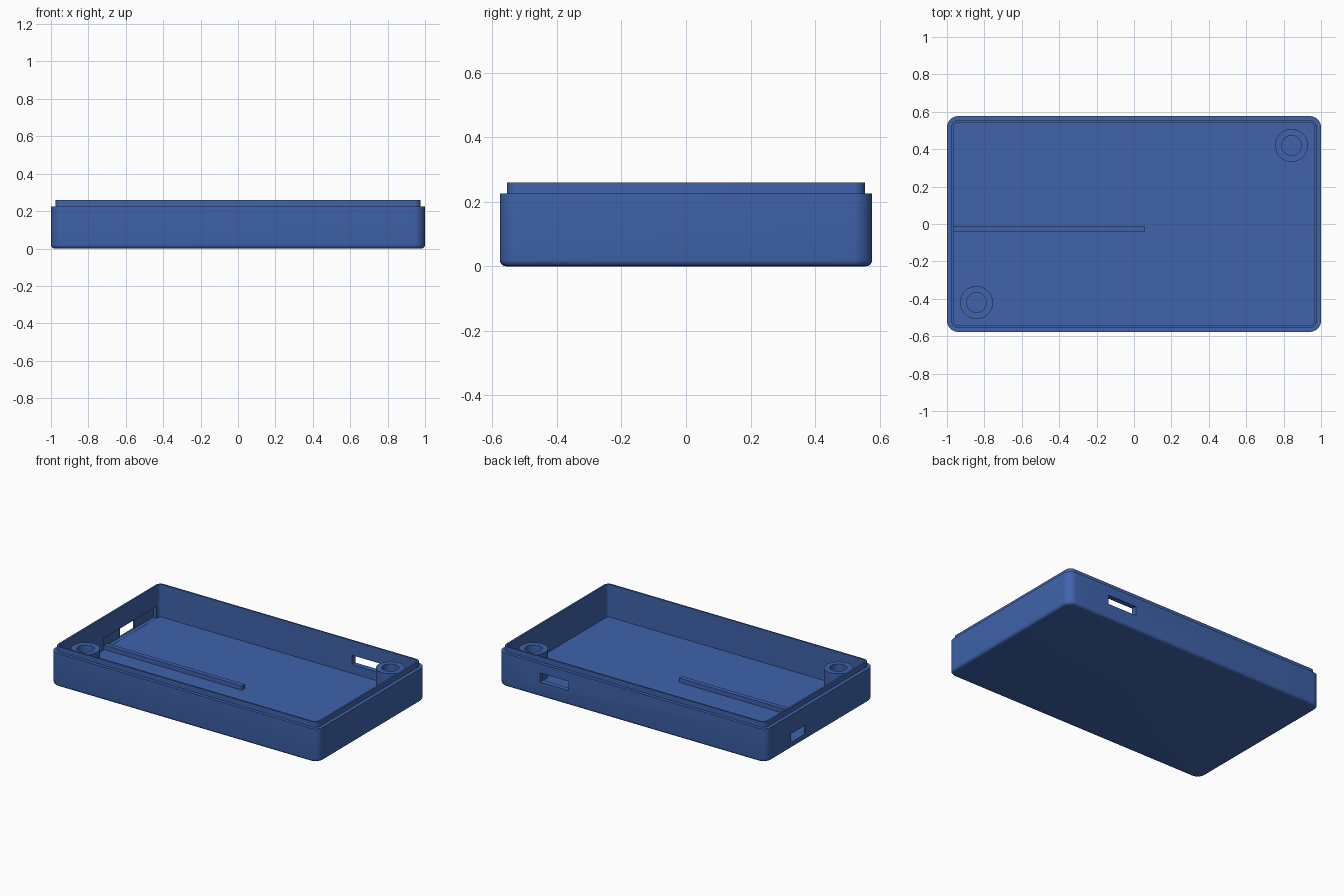
import bpy, bmesh, math

if "Cube" in bpy.data.objects:
    bpy.data.objects.remove(bpy.data.objects["Cube"])

blue = bpy.data.materials.new("enclosure blue")
blue.diffuse_color = (0.05, 0.125, 0.41, 1)
blue.use_nodes = True
blue.node_tree.nodes["Principled BSDF"].inputs["Base Color"].default_value = blue.diffuse_color

FLOOR, RIM, LIP = 0.04, 0.225, 0.26


def rounded_rect(hx, hy, r, z, n=8):
    """Counter-clockwise outline of a rounded rectangle."""
    pts = []
    for k, (sx, sy) in enumerate([(1, 1), (-1, 1), (-1, -1), (1, -1)]):
        for i in range(n + 1):
            a = math.pi / 2 * (k + i / n)
            pts.append((sx * (hx - r) + r * math.cos(a),
                        sy * (hy - r) + r * math.sin(a), z))
    return pts


def finish(bm, name):
    bmesh.ops.recalc_face_normals(bm, faces=bm.faces)
    me = bpy.data.meshes.new(name)
    bm.to_mesh(me)
    bm.free()
    ob = bpy.data.objects.new(name, me)
    bpy.context.collection.objects.link(ob)
    me.materials.append(blue)
    return ob


def smooth(ob):
    bpy.ops.object.select_all(action='DESELECT')
    ob.select_set(True)
    bpy.context.view_layer.objects.active = ob
    bpy.ops.object.shade_smooth_by_angle(angle=math.radians(30))


def skin(name, outlines, closed=False):
    """Bridge equal outlines; cap the ends, or join last to first."""
    bm = bmesh.new()
    loops = [[bm.verts.new(p) for p in o] for o in outlines]
    pairs = list(zip(loops, loops[1:]))
    if closed:
        pairs.append((loops[-1], loops[0]))
    else:
        bm.faces.new(loops[0])
        bm.faces.new(loops[-1])
    for a, b in pairs:
        for i in range(len(a)):
            j = (i + 1) % len(a)
            bm.faces.new((a[i], a[j], b[j], b[i]))
    return finish(bm, name)


def box(name, x, y, z):
    bm = bmesh.new()
    bmesh.ops.create_cube(bm, size=1)
    for v in bm.verts:
        v.co = [lo + (c + 0.5) * (hi - lo) for c, (lo, hi) in zip(v.co, (x, y, z))]
    return finish(bm, name)


def cut(target, cutter):
    mod = target.modifiers.new("cut", 'BOOLEAN')
    mod.operation = 'DIFFERENCE'
    mod.solver = 'EXACT'
    mod.object = cutter
    bpy.context.view_layer.objects.active = target
    bpy.ops.object.modifier_apply(modifier=mod.name)
    bpy.data.objects.remove(cutter)


# tray: filleted base, outer wall, stepped lip, hollow inside
F = 0.02
outlines = []
for i in range(5):
    a = math.pi / 2 * i / 4
    d = F * (1 - math.sin(a))
    outlines.append(rounded_rect(1 - d, 0.577 - d, 0.06 - d, F * (1 - math.cos(a))))
outlines += [
    rounded_rect(1, 0.577, 0.06, RIM),
    rounded_rect(0.976, 0.555, 0.036, RIM),
    rounded_rect(0.976, 0.555, 0.036, LIP),
    rounded_rect(0.964, 0.543, 0.024, LIP),
    rounded_rect(0.964, 0.543, 0.024, FLOOR),
]
tray = skin("tray", outlines)

# connector openings and the relief inside the left wall
cut(tray, box("back_port", (0.47, 0.685), (0.5, 0.62), (0.10, 0.162)))
cut(tray, box("wall_relief", (-0.988, -0.9), (-0.05, 0.51), (FLOOR + 0.001, 0.12)))
cut(tray, box("left_port", (-1.05, -0.95), (0.155, 0.31), (FLOOR + 0.002, 0.10)))
smooth(tray)

# hollow screw posts in opposite corners
for s, name in ((1, "back_right_post"), (-1, "front_left_post")):
    def ring(r, z):
        return [(s * 0.842 + r * math.cos(2 * math.pi * i / 40),
                 s * 0.42 + r * math.sin(2 * math.pi * i / 40), z) for i in range(40)]
    smooth(skin(name, [ring(0.088, FLOOR - 0.01), ring(0.088, RIM),
                       ring(0.053, RIM), ring(0.053, FLOOR - 0.01)], closed=True))

# low rib on the floor
box("floor_rib", (-0.97, 0.06), (-0.043, -0.013), (FLOOR - 0.01, 0.07))
